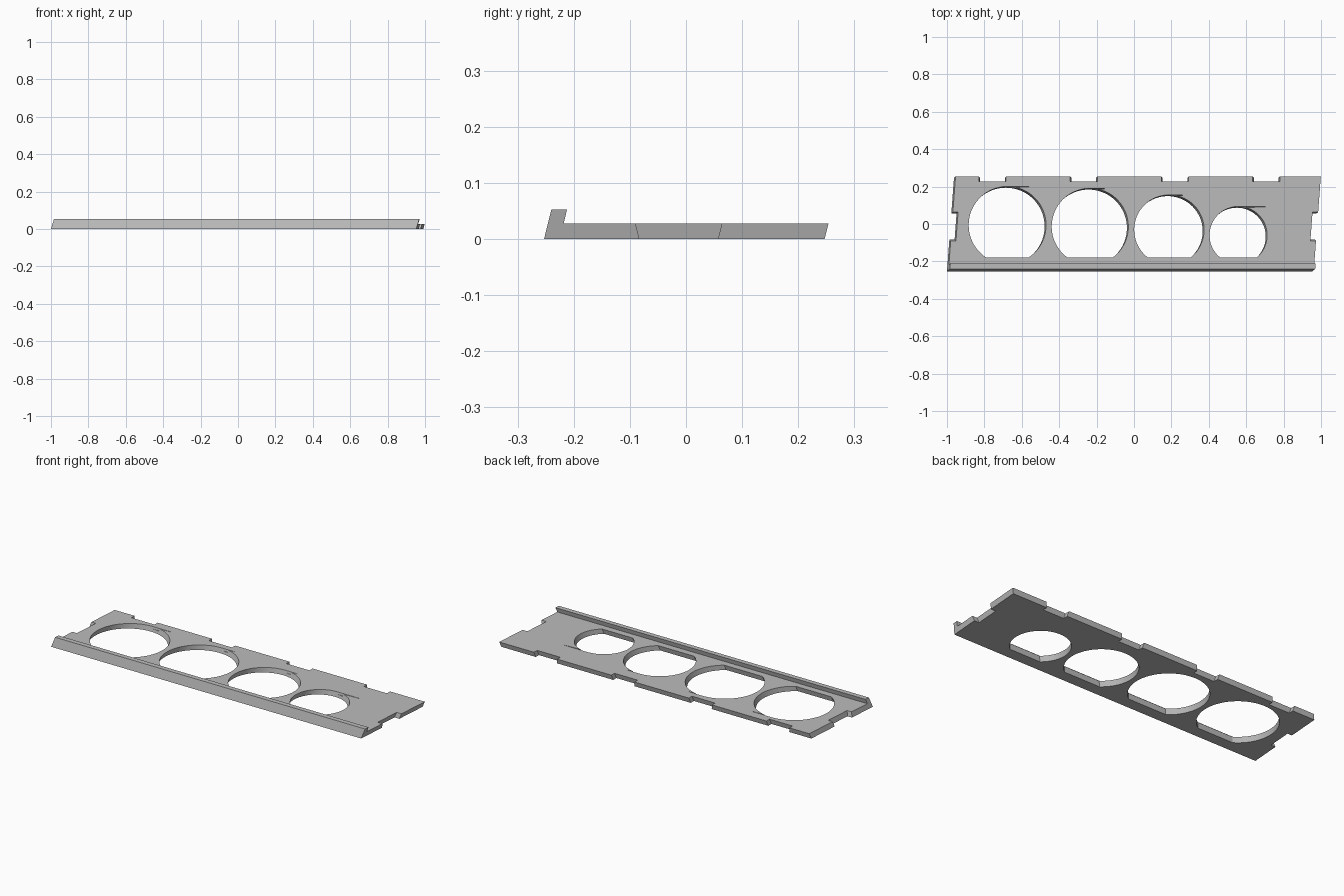
import bpy, bmesh, math

cube = bpy.data.objects.get("Cube")
if cube:
    bpy.data.objects.remove(cube, do_unlink=True)

LEAN_X, LEAN_Y, SKEW = 0.28, 0.25, 0.075   # slant of the walls, slant of the ends
THICK, FRONT, LENGTH = 0.028, -0.253, 1.953

grey = bpy.data.materials.new("plain grey")
grey.use_nodes = True
colour = (0.5, 0.5, 0.5, 1)
grey.diffuse_color = colour
grey.node_tree.nodes["Principled BSDF"].inputs["Base Color"].default_value = colour


def loft(name, first, last):
    """Closed solid between two matching rings of points."""
    bm = bmesh.new()
    a = [bm.verts.new(p) for p in first]
    b = [bm.verts.new(p) for p in last]
    n = len(a)
    bm.faces.new(a)
    bm.faces.new(b[::-1])
    for i in range(n):
        j = (i + 1) % n
        bm.faces.new((a[i], b[i], b[j], a[j]))
    bmesh.ops.recalc_face_normals(bm, faces=bm.faces)
    mesh = bpy.data.meshes.new(name)
    bm.to_mesh(mesh)
    bm.free()
    obj = bpy.data.objects.new(name, mesh)
    bpy.context.collection.objects.link(obj)
    mesh.materials.append(grey)
    return obj


def end_x(y, z):
    return -1 + SKEW * (y - FRONT) + LEAN_X * z


# Slanted plate with a raised front lip
profile = [(FRONT, 0), (0.247, 0), (0.254, THICK), (-0.218, THICK),
           (-0.212, 0.053), (-0.24, 0.053)]
plate = loft("panel_with_lip",
             [(end_x(y, z), y, z) for y, z in profile],
             [(end_x(y, z) + LENGTH, y, z) for y, z in profile])


def cut(section, z0=-0.01, z1=0.04):
    """Cut a prism whose outline at each height is section(z)."""
    cutter = loft("cutter", *[[(x, y, z) for x, y in section(z)] for z in (z0, z1)])
    cutter.hide_render = True
    mod = plate.modifiers.new("cut", 'BOOLEAN')
    mod.operation, mod.solver, mod.object = 'DIFFERENCE', 'EXACT', cutter
    bpy.context.view_layer.objects.active = plate
    bpy.ops.object.modifier_apply(modifier=mod.name)
    bpy.data.objects.remove(cutter, do_unlink=True)


def slanted(points):
    """Outline given on the top surface, sliding with the wall slant."""
    return lambda z: [(x + LEAN_X * (z - THICK), y + LEAN_Y * (z - THICK))
                      for x, y in points]


# Round openings with a flat front edge, each with a thin tangent groove
FLAT = -0.18
for cx, cy, r, groove in [(-0.677, -0.006, 0.207, 0.115), (-0.235, -0.014, 0.205, 0.085),
                          (0.188, -0.031, 0.187, 0.075), (0.558, -0.06, 0.154, 0.145)]:
    start = math.asin((FLAT - cy) / r)
    sweep = math.pi - 2 * start
    steps = 56
    angles = [start + sweep * i / steps for i in range(steps + 1)]
    cut(slanted([(cx + r * math.cos(a), cy + r * math.sin(a)) for a in angles]))
    top = cy + r
    cut(slanted([(cx, top - 0.008), (cx + groove, top - 0.002),
                 (cx + groove, top), (cx, top)]), 0.016)


# Flared notches along the back edge
def back_notch(cx):
    def section(z):
        w = 0.066 + 0.25 * z
        y = 0.219 + LEAN_Y * z
        return [(cx - w, y), (cx + w, y), (cx + w, 0.3), (cx - w, 0.3)]
    return section


for i in range(4):
    cut(back_notch(-0.757 + 0.488 * i))


# Flared notches in both ends
def end_notch(side):
    def section(z):
        w = 0.07 + 0.25 * z
        low, high = -0.013 - w, -0.013 + w
        shift = 0.028 if side < 0 else LENGTH - 0.03
        return [(end_x(low, z) + shift, low), (end_x(high, z) + shift, high),
                (side * 1.1, high), (side * 1.1, low)]
    return section


for side in (-1, 1):
    cut(end_notch(side))

plate.select_set(True)
bpy.context.view_layer.objects.active = plate
bpy.ops.object.shade_smooth_by_angle(angle=math.radians(25))
